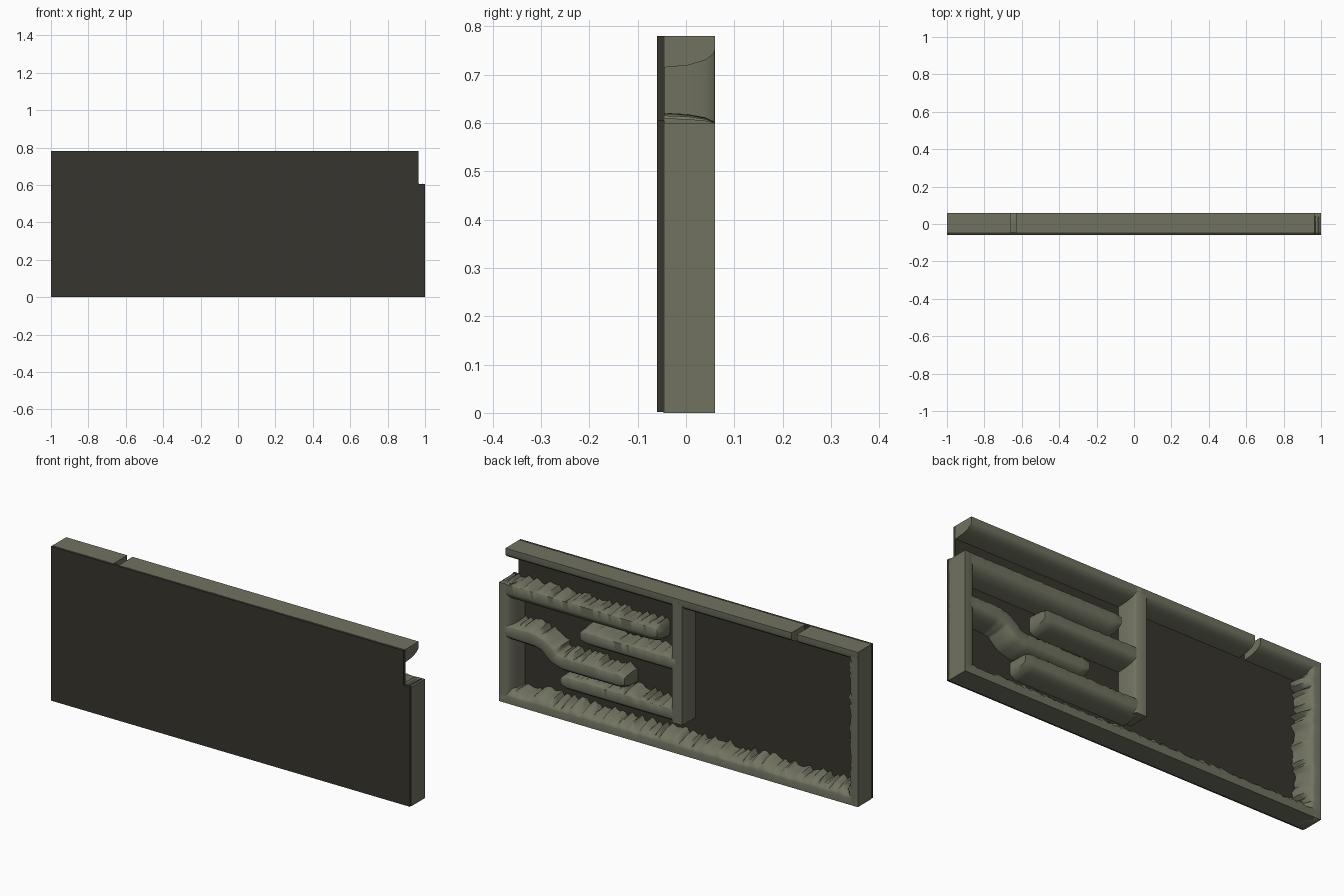
import bpy, bmesh, math, random
from mathutils import Vector

if "Cube" in bpy.data.objects:
    bpy.data.objects.remove(bpy.data.objects["Cube"])

random.seed(4)
FRONT, BACK, RIDGE = -0.06, -0.047, 0.06


def material(name, col):
    m = bpy.data.materials.new(name)
    m.diffuse_color = (*col, 1)
    m.use_nodes = True
    m.node_tree.nodes["Principled BSDF"].inputs["Base Color"].default_value = m.diffuse_color
    return m


STONE = material("olive_grey_stone", (0.165, 0.17, 0.118))
DARK = material("dark_brown_panel", (0.038, 0.036, 0.027))


def finish(name, bm, mat, smooth=None):
    bmesh.ops.recalc_face_normals(bm, faces=bm.faces)
    me = bpy.data.meshes.new(name)
    bm.to_mesh(me)
    bm.free()
    me.materials.append(mat)
    ob = bpy.data.objects.new(name, me)
    bpy.context.collection.objects.link(ob)
    if smooth:
        bpy.ops.object.select_all(action='DESELECT')
        ob.select_set(True)
        bpy.context.view_layer.objects.active = ob
        bpy.ops.object.shade_smooth_by_angle(angle=math.radians(smooth))
    return ob


def resample(pts, step=0.014):
    pts = [Vector(p) for p in pts]
    out = []
    for a, b in zip(pts, pts[1:]):
        n = max(1, round((b - a).length / step))
        out += [a.lerp(b, i / n) for i in range(n)]
    return out + [pts[-1]]


def wall(name, pts, offs, rough=(0, 0), free_end=False):
    """Sweep a ridge along (x, z) points. offs = base, ridge, ridge, base,
    measured to the left of the path; rough = raggedness of the two sides."""
    b0, r0, r1, b1 = offs
    path = resample(pts)
    bm = bmesh.new()
    rings = []
    total = len(path)
    for i, p in enumerate(path):
        t = (path[min(i + 2, total - 1)] - path[max(i - 2, 0)]).normalized()
        n = Vector((-t.y, t.x))
        j0 = rough[0] * random.uniform(-0.6, 1)
        j1 = rough[1] * random.uniform(-0.6, 1)
        # the free end of a wall narrows slightly
        k = 1.0
        if free_end:
            k = 1 - 0.35 * max(0, 1 - (total - 1 - i) / 3) ** 2
        mid = (r0 + r1) / 2
        sec = []
        angs = [math.radians(a) for a in (90, 62, 36, 14, 0)]
        for a in angs:
            s = math.sin(a)
            sec.append((r0 + (b0 - r0 - j0) * s, RIDGE + (BACK - RIDGE) * (1 - math.cos(a))))
        for a in reversed(angs):
            s = math.sin(a)
            sec.append((r1 + (b1 - r1 + j1) * s, RIDGE + (BACK - RIDGE) * (1 - math.cos(a))))
        ring = []
        for o, y in sec:
            q = p + n * (mid + (o - mid) * k)
            ring.append(bm.verts.new((q.x, y, q.y)))
        rings.append(ring)
    for a, b in zip(rings, rings[1:]):
        m = len(a)
        for i in range(m):
            bm.faces.new((a[i], a[(i + 1) % m], b[(i + 1) % m], b[i]))
    bm.faces.new(rings[0])
    bm.faces.new(rings[-1])
    return finish(name, bm, STONE, 55)


# Thin backing panel with the notch in its upper corner
bm = bmesh.new()
outline = [(-1, 0.002), (1, 0.002), (1, 0.605), (0.965, 0.605), (0.965, 0.78), (-1, 0.78)]
f = bm.faces.new([bm.verts.new((x, FRONT, z)) for x, z in outline])
ext = bmesh.ops.extrude_face_region(bm, geom=[f])["geom"]
bmesh.ops.translate(bm, verts=[v for v in ext if isinstance(v, bmesh.types.BMVert)],
                    vec=(0, BACK - FRONT + 0.002, 0))
finish("backing_panel", bm, DARK)

# Outer border walls
wall("bottom_wall", [(-1, 0), (1, 0)], (0, 0, 0.035, 0.07), (0, 0.022))
wall("top_wall_short", [(-1, 0.78), (-0.66, 0.78)], (-0.065, -0.028, 0, 0))
wall("top_wall_long", [(-0.63, 0.78), (0.965, 0.78)], (-0.065, -0.028, 0, 0))
wall("notched_side_wall", [(1, 0), (1, 0.6)], (0, 0, 0.035, 0.07))
wall("plain_side_wall", [(-1, 0), (-1, 0.78)], (-0.065, -0.035, 0, 0), (0.022, 0))

# Divider in the middle
wall("middle_divider", [(0, 0.15), (0, 0.775)], (-0.05, -0.035, 0.02, 0.022))

# Maze walls
wall("upper_maze_wall", [(0.99, 0.58), (0.12, 0.58)], (-0.022, -0.018, 0.022, 0.075),
     (0.02, 0), True)
wall("bent_maze_wall", [(0.98, 0.365), (0.80, 0.36), (0.75, 0.345), (0.70, 0.30),
                        (0.65, 0.285), (0.30, 0.285)],
     (-0.04, -0.022, 0.022, 0.06), (0.02, 0), True)
wall("centre_maze_wall", [(0.02, 0.45), (0.55, 0.45)], (-0.06, -0.022, 0.02, 0.03),
     (0, 0.02), True)
wall("lower_maze_wall", [(0.02, 0.195), (0.66, 0.195)], (-0.06, -0.022, 0.02, 0.03),
     (0, 0.02), True)
